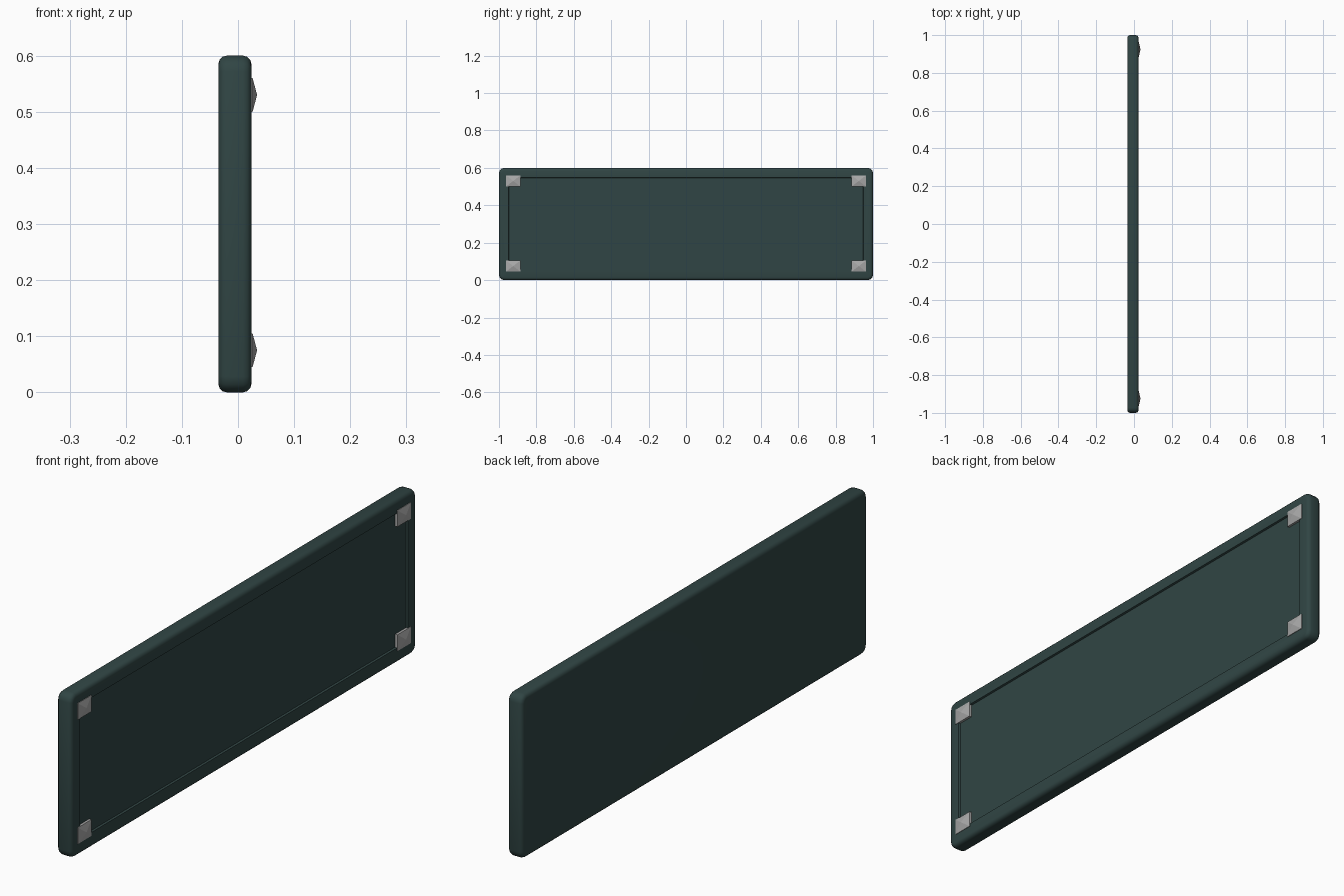
import bpy, bmesh
from mathutils import Matrix

if "Cube" in bpy.data.objects:
    bpy.data.objects.remove(bpy.data.objects["Cube"])


def material(name, rgb):
    m = bpy.data.materials.new(name)
    m.diffuse_color = (*rgb, 1)
    m.use_nodes = True
    m.node_tree.nodes["Principled BSDF"].inputs["Base Color"].default_value = m.diffuse_color
    return m


GREEN = material("dark green", (0.030, 0.060, 0.058))
SILVER = material("silver grey", (0.40, 0.40, 0.40))


def finish(name, bm, mat):
    bmesh.ops.recalc_face_normals(bm, faces=bm.faces)
    mesh = bpy.data.meshes.new(name)
    bm.to_mesh(mesh)
    bm.free()
    mesh.materials.append(mat)
    ob = bpy.data.objects.new(name, mesh)
    bpy.context.collection.objects.link(ob)
    return ob


def box(x0, x1, y0, y1, z0, z1):
    bm = bmesh.new()
    size = Matrix.Diagonal((x1 - x0, y1 - y0, z1 - z0, 1))
    mid = Matrix.Translation(((x0 + x1) / 2, (y0 + y1) / 2, (z0 + z1) / 2))
    bmesh.ops.create_cube(bm, size=1, matrix=mid @ size)
    return bm


# Board: rounded corners, then softened rims on both faces
BACK, FACE = -0.035, 0.024
bm = box(BACK, FACE, -1, 1, 0, 0.6)
corners = [e for e in bm.edges if abs(e.verts[0].co.x - e.verts[1].co.x) > 0.01]
bmesh.ops.bevel(bm, geom=corners, offset=0.028, segments=3, profile=0.5, affect='EDGES')
rims = [e for e in bm.edges if abs(e.verts[0].co.x - e.verts[1].co.x) < 1e-5]
bmesh.ops.bevel(bm, geom=rims, offset=0.015, segments=3, profile=0.5, affect='EDGES')
board = finish("board", bm, GREEN)

# Shallow sloped recess cut into the face
bm = box(FACE - 0.007, FACE + 0.02, -0.955, 0.955, 0.05, 0.555)
for v in bm.verts:
    if v.co.x < FACE:
        v.co.y *= 0.947 / 0.955
        v.co.z += 0.008 if v.co.z < 0.3 else -0.008
cutter = finish("recess_cutter", bm, GREEN)
cutter.hide_render = True
cutter.hide_set(True)
cut = board.modifiers.new("recess", 'BOOLEAN')
cut.operation = 'DIFFERENCE'
cut.solver = 'EXACT'
cut.object = cutter

# Corner studs: thin plates with a pyramid top
for side, y in (("left", -0.924), ("right", 0.924)):
    for level, z in (("lower", 0.075), ("upper", 0.53)):
        bm = box(0.015, 0.026, y - 0.039, y + 0.039, z - 0.03, z + 0.03)
        top = max(bm.faces, key=lambda f: f.calc_center_median().x)
        tip = bmesh.ops.poke(bm, faces=[top])["verts"][0]
        tip.co.x = 0.034
        finish(f"{level}_{side}_stud", bm, SILVER)

# Smooth the rounded board while keeping its recess crisp
bpy.ops.object.select_all(action='DESELECT')
bpy.context.view_layer.objects.active = board
board.select_set(True)
bpy.ops.object.shade_smooth_by_angle(angle=0.6)
